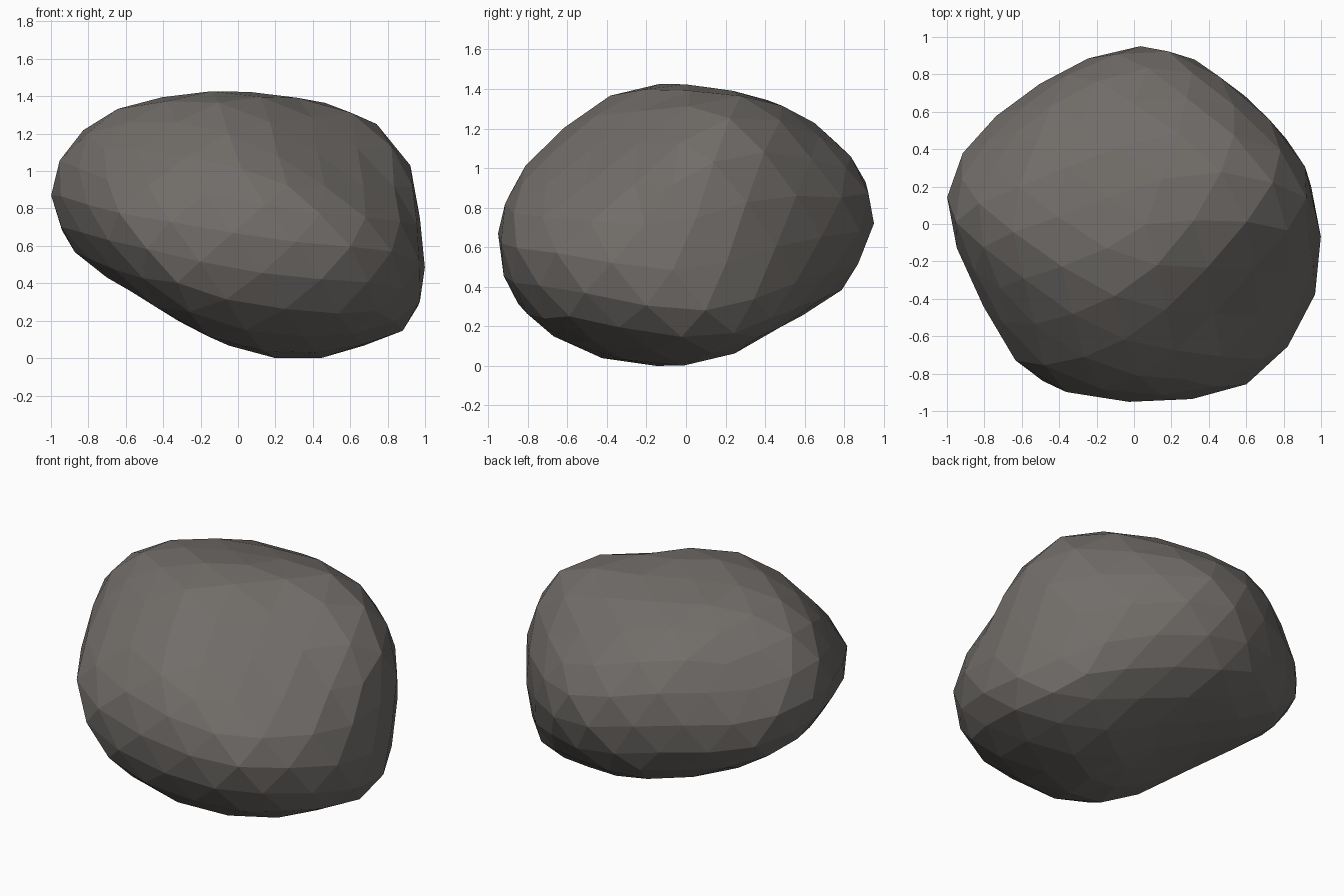
import bpy, bmesh, math
from mathutils import Vector

if "Cube" in bpy.data.objects:
    bpy.data.objects.remove(bpy.data.objects["Cube"])

MID = Vector((0, 0, 0.715))

# Outline profiles of the boulder (across, up), measured from its middle
front = [(-1, .115), (-.94, .375), (-.74, .575), (-.49, .665), (-.16, .715), (.22, .695),
         (.72, .555), (.90, .385), (.995, -.255), (.96, -.425), (.87, -.575), (.49, -.715),
         (.07, -.685), (-.71, -.285), (-.89, -.115)]
side = [(-.945, 0), (-.84, .245), (-.51, .575), (-.27, .695), (0, .715), (.27, .675),
        (.54, .585), (.74, .455), (.89, .265), (.94, .025), (.81, -.315), (.20, -.675),
        (-.20, -.705), (-.41, -.675), (-.61, -.595), (-.89, -.335)]
top = [(-1, .18), (-.86, .48), (-.38, .83), (-.09, .95), (.22, .92), (.48, .78), (.83, .45),
       (.94, .24), (1, -.09), (.98, -.31), (.77, -.72), (.51, -.88), (.21, -.94),
       (-.44, -.87), (-.67, -.68), (-.94, -.15)]
front_right = [(-.50, .76), (-.17, .79), (.17, .76), (.48, .65), (.74, .49), (.94, .09),
               (.89, -.51), (.79, -.70), (.22, -.83), (-.29, -.76), (-.73, -.51),
               (-.94, -.07), (-.76, .57)]
back_left = [(-.73, .59), (-.46, .70), (-.19, .73), (.15, .73), (.43, .66), (.86, .28),
             (.94, .09), (.72, -.33), (.26, -.57), (-.38, -.61), (-.83, -.43), (-.94, .18)]
below = [(-.61, .68), (-.40, .81), (-.12, .81), (.17, .78), (.72, .53), (.97, -.02),
         (.85, -.26), (.05, -.69), (-.21, -.75), (-.66, -.65), (-.87, -.53), (-1.05, -.13)]


def tangent_planes(outline, turn, tilt, strength, steps=36):
    """Planes that touch the boulder all round one outline."""
    t, e = math.radians(turn), math.radians(tilt)
    right = Vector((math.cos(t), math.sin(t), 0))
    up = Vector((-math.sin(t) * math.sin(e), math.cos(t) * math.sin(e), math.cos(e)))
    planes = []
    for i in range(steps):
        a = 2 * math.pi * i / steps
        reach = max(x * math.cos(a) + y * math.sin(a) for x, y in outline)
        planes.append((right * math.cos(a) + up * math.sin(a), reach, strength))
    return planes


planes = (tangent_planes(front_right, 35, 25, .3) + tangent_planes(back_left, 215, 25, .3)
          + tangent_planes(below, 145, -25, .3)
          # sloping shoulder at the front right
          + [(Vector((.5, -.5, .7)).normalized(), .725, .5)]
          + tangent_planes(front, 0, 0, .5)
          + tangent_planes(side, 90, 0, .5) + tangent_planes(top, 0, 90, .5))

# Boulder: leaning ellipsoid, softly pushed and pulled until it touches every plane
bm = bmesh.new()
bmesh.ops.create_icosphere(bm, subdivisions=3, radius=1)
for v in bm.verts:
    a, b, c = v.co
    v.co = (a, .94 * b - .13 * a, .69 * c - .19 * a + .02 * b)
bm.verts.index_update()
pts = [v.co.copy() for v in bm.verts]
near = [[e.other_vert(v).index for e in v.link_edges] for v in bm.verts]
for step in range(44):
    spread = .38 if step < 20 else .27
    for n, reach, strength in planes:
        tip = max(pts, key=n.dot).copy()
        push = n * ((reach - tip.dot(n)) * strength)
        for p in pts:
            d2 = (p - tip).length_squared
            if d2 < .6:
                p += push * math.exp(-d2 / (2 * spread * spread))
    # even out the surface between passes
    if step < 40:
        mean = [sum((pts[j] for j in ring), Vector()) / len(ring) for ring in near]
        pts = [p.lerp(m, .12) for p, m in zip(pts, mean)]
for v, p in zip(bm.verts, pts):
    v.co = p + MID

# Stand it on the ground, centred
lo = Vector([min(v.co[i] for v in bm.verts) for i in range(3)])
hi = Vector([max(v.co[i] for v in bm.verts) for i in range(3)])
shift = Vector((-(lo.x + hi.x) / 2, -(lo.y + hi.y) / 2, -lo.z))
for v in bm.verts:
    v.co += shift
bmesh.ops.recalc_face_normals(bm, faces=bm.faces)

mesh = bpy.data.meshes.new("boulder")
bm.to_mesh(mesh)
bm.free()
stone = bpy.data.materials.new("grey stone")
stone.diffuse_color = (.165, .153, .142, 1)
stone.use_nodes = True
stone.node_tree.nodes["Principled BSDF"].inputs["Base Color"].default_value = stone.diffuse_color
mesh.materials.append(stone)
bpy.context.collection.objects.link(bpy.data.objects.new("boulder", mesh))
